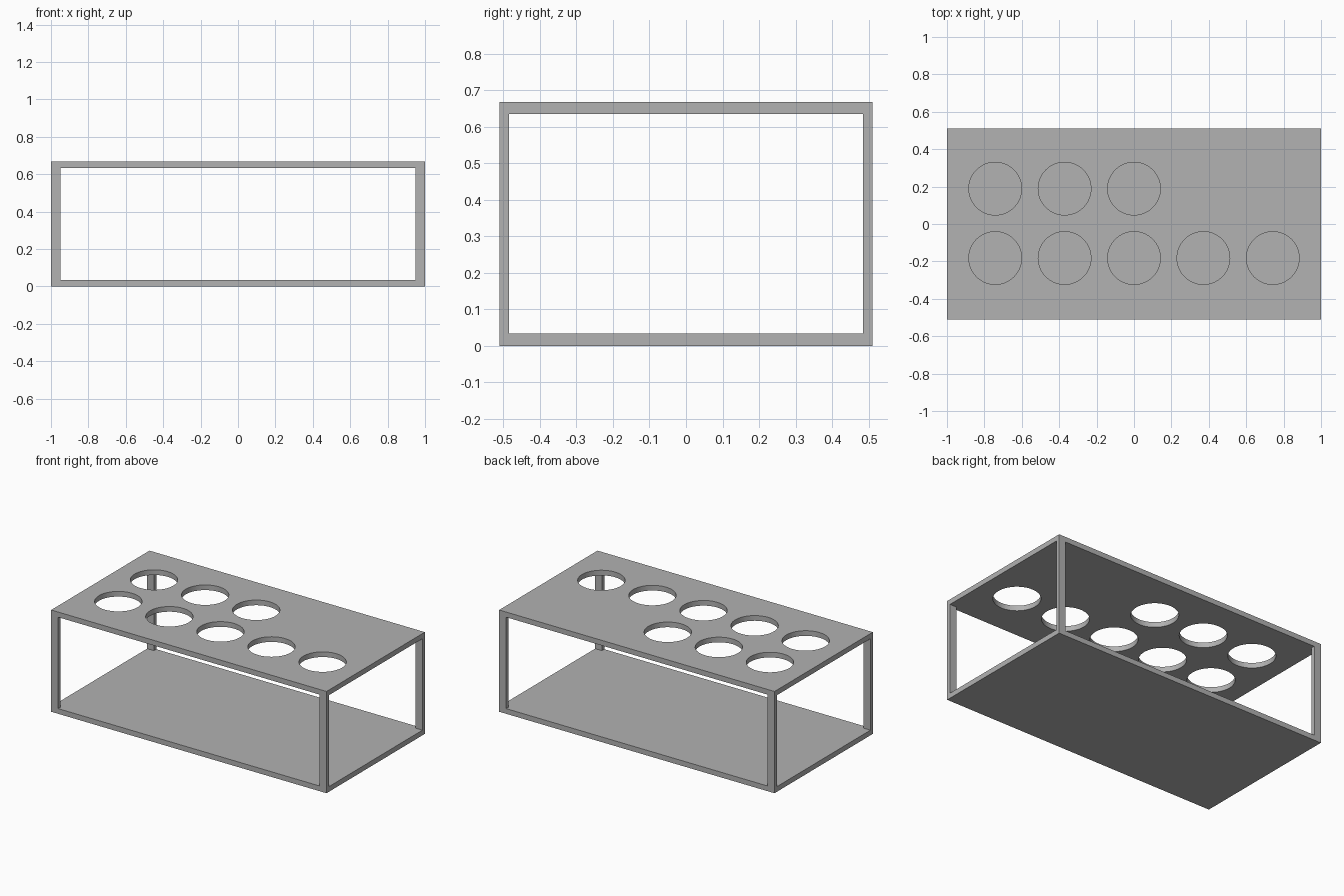
import bpy
import math

cube = bpy.data.objects.get("Cube")
if cube:
    bpy.data.objects.remove(cube, do_unlink=True)

LENGTH, DEPTH, HEIGHT = 2.0, 1.02, 0.668
PLATE = 0.034                # thickness of shelf and base
POST_X, POST_Y = 0.05, 0.025  # corner post section
HOLE_RADIUS, PITCH = 0.141, 0.371
FRONT_ROW, BACK_ROW = -0.182, 0.189

grey = bpy.data.materials.new("plain_grey")
grey.use_nodes = True
colour = (0.445, 0.445, 0.445, 1)
grey.diffuse_color = colour
grey.node_tree.nodes["Principled BSDF"].inputs["Base Color"].default_value = colour


def box(name, size):
    bpy.ops.mesh.primitive_cube_add(size=1, location=(0, 0, HEIGHT / 2))
    obj = bpy.context.object
    obj.name = name
    obj.scale = size
    bpy.ops.object.transform_apply(location=True, rotation=False, scale=True)
    obj.data.materials.append(grey)
    return obj


def cut(target, cutter):
    cutter.hide_render = True
    mod = target.modifiers.new("cut", 'BOOLEAN')
    mod.operation = 'DIFFERENCE'
    mod.solver = 'EXACT'
    mod.object = cutter
    bpy.context.view_layer.objects.active = target
    bpy.ops.object.modifier_apply(modifier=mod.name)
    bpy.data.objects.remove(cutter, do_unlink=True)


# Solid block, opened front to back and side to side: leaves two plates and four posts
rack = box("rack_frame", (LENGTH, DEPTH, HEIGHT))
gap = HEIGHT - 2 * PLATE
cut(rack, box("front_opening", (LENGTH - 2 * POST_X, DEPTH * 2, gap)))
cut(rack, box("side_opening", (LENGTH * 2, DEPTH - 2 * POST_Y, gap)))

# Round holes in the top plate: five in front, three at the back
holes = [(i * PITCH, FRONT_ROW) for i in range(-2, 3)]
holes += [(i * PITCH, BACK_ROW) for i in range(-2, 1)]
for x, y in holes:
    bpy.ops.mesh.primitive_cylinder_add(vertices=64, radius=HOLE_RADIUS,
                                        depth=PLATE * 4, location=(x, y, HEIGHT))
    cutter = bpy.context.object
    cutter.data.materials.append(grey)
    cut(rack, cutter)

# Smooth hole walls, crisp plate and post edges
bpy.ops.object.select_all(action='DESELECT')
rack.select_set(True)
bpy.context.view_layer.objects.active = rack
bpy.ops.object.shade_smooth_by_angle(angle=math.radians(30))
